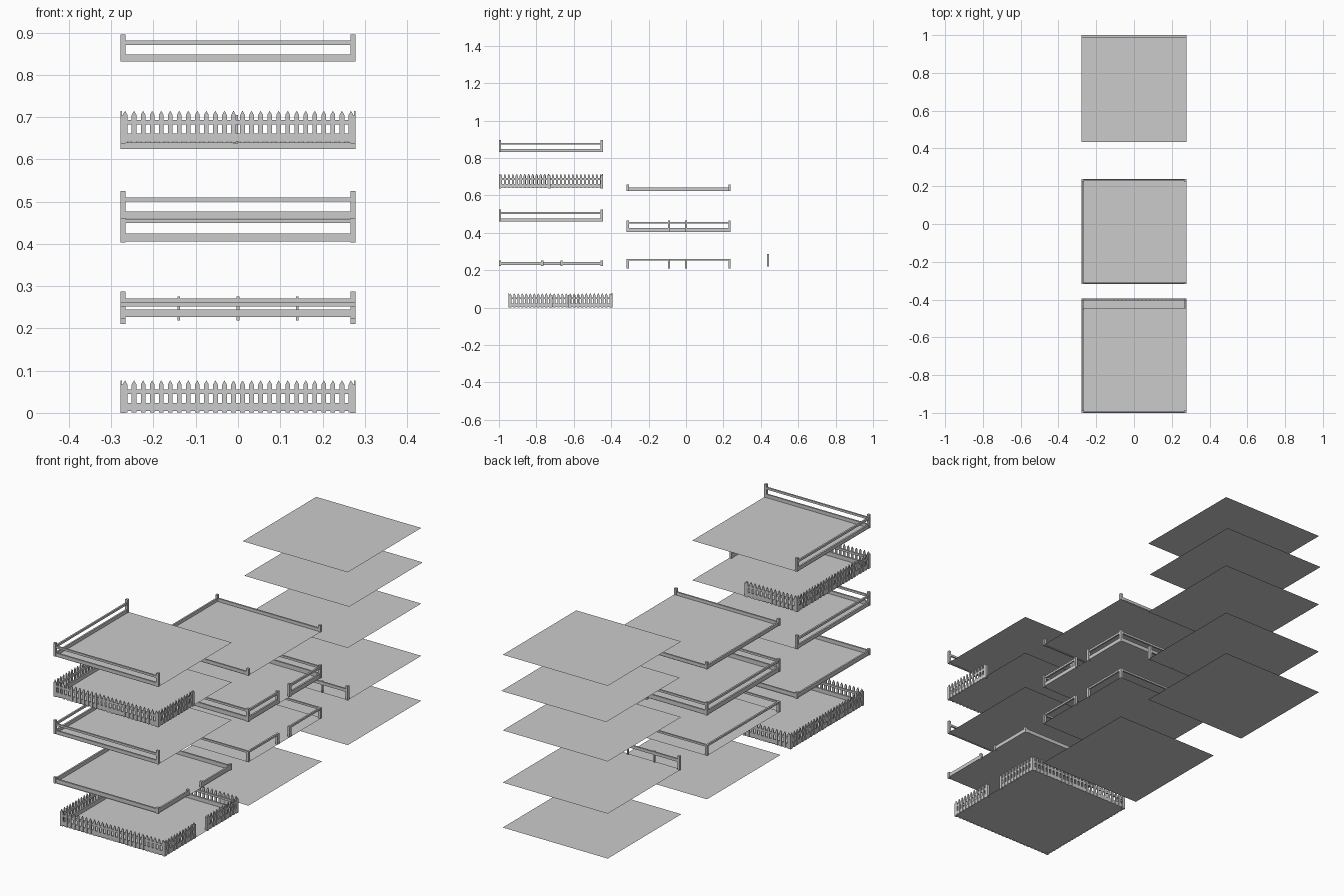
import bpy, bmesh, math
from mathutils import Vector

if "Cube" in bpy.data.objects:
    bpy.data.objects.remove(bpy.data.objects["Cube"])

H = 0.278          # half width of every square deck
POST = 0.012       # post thickness
YA, YA1, YB, YC, YC2 = -0.722, -0.672, -0.04, 0.711, 0.722


def finish(bm, name):
    mesh = bpy.data.meshes.new(name)
    bm.to_mesh(mesh)
    bm.free()
    obj = bpy.data.objects.new(name, mesh)
    bpy.context.collection.objects.link(obj)


def prism(bm, profile, origin, along, out, depth):
    """Extrude an upright (distance, height) profile by depth along 'out'."""
    a, b = [[bm.verts.new(origin + along * u + Vector((0, 0, v)) + out * d)
             for u, v in profile] for d in (0, -depth)]
    n = len(profile)
    fs = [bm.faces.new(a), bm.faces.new(b[::-1])]
    fs += [bm.faces.new((a[i], b[i], b[(i + 1) % n], a[(i + 1) % n])) for i in range(n)]
    bmesh.ops.recalc_face_normals(bm, faces=fs)


def rect(u0, u1, v0, v1):
    return [(u0, v0), (u1, v0), (u1, v1), (u0, v1)]


def deck(name, yc, z):
    bm = bmesh.new()
    bmesh.ops.create_grid(bm, x_segments=1, y_segments=1, size=H)
    bmesh.ops.translate(bm, vec=(0, yc, z), verts=bm.verts)
    finish(bm, name)


# each side: start corner, direction of travel, outward direction
SIDES = {
    "front": ((-H, -H), (1, 0), (0, -1)),
    "back": ((-H, H), (1, 0), (0, 1)),
    "left": ((-H, -H), (0, 1), (-1, 0)),
    "right": ((H, -H), (0, 1), (1, 0)),
}


def fence(level, yc, z, side, rails, post, span=(0, 2 * H), pickets=False, mids=(), mid_h=0.0):
    """One straight fence run along a side; span is measured from its start corner."""
    c, d, o = SIDES[side]
    org = Vector((c[0], c[1] + yc, z))
    along, out = Vector((*d, 0)), Vector((*o, 0))
    a, b = span
    bm = bmesh.new()
    for u in (a, b - POST):                       # end posts
        prism(bm, rect(u, u + POST, *post), org, along, out, POST)
    for v0, v1 in rails:                          # horizontal rails
        prism(bm, rect(a + POST, b - POST, v0, v1), org - out * 0.002, along, out, 0.008)
    for m in mids:                                # slim middle posts
        prism(bm, rect(m - 0.003, m + 0.003, 0, mid_h), org - out * 0.001, along, out, 0.008)
    if pickets:                                   # pointed pickets
        n = round((b - a) / 0.0211)
        step = (b - a) / n
        for i in range(n):
            u, w = a + (i + 0.5) * step, 0.0056
            prism(bm, [(u - w, 0.001), (u + w, 0.001), (u + w, 0.067), (u, 0.077), (u - w, 0.067)],
                  org, along, out, 0.004)
    finish(bm, f"{level}_{side}_fence")


def enclosure(level, yc, z, sides, rails, post, gap=None, **kw):
    """Fences on several sides; gap opens a gateway in the right side."""
    for s in sides:
        if s == "right" and gap:
            fence(level, yc, z, s, rails, post, (0, gap[0] - yc + H), **kw)
            fence(level, yc, z, s, rails, post, (gap[1] - yc + H, 2 * H), **kw)
        else:
            fence(level, yc, z, s, rails, post, **kw)


ALL = ("front", "back", "left", "right")
PICKET_RAILS = ((0.004, 0.023), (0.045, 0.055))
TWO_RAILS = ((0.0, 0.017), (0.04, 0.05))

# decks in three columns
for i, z in enumerate((0.225, 0.461, 0.642, 0.832)):
    deck(f"front_deck_{i + 2}", YA, z)
deck("front_deck_1", YA1, 0.003)
for i, z in enumerate((0.003, 0.211, 0.405, 0.626)):
    deck(f"middle_deck_{i + 1}", YB, z)
for i, (y, z) in enumerate(((YC, 0.006), (YC, 0.221), (YC, 0.471), (YC2, 0.664), (YC, 0.833))):
    deck(f"rear_deck_{i + 1}", y, z)

# front column, picket levels
enclosure("front_1", YA1, 0.0, ALL, PICKET_RAILS, (0, 0.067), gap=(-0.715, -0.63), pickets=True)
enclosure("front_4", YA, 0.638, ("front", "left"), PICKET_RAILS, (0, 0.067), pickets=True)
fence("front_4", YA, 0.638, "back", PICKET_RAILS, (0, 0.067), (0, H), pickets=True)
fence("front_4", YA, 0.638, "right", PICKET_RAILS, (0, 0.067), (0, 0.275), pickets=True)

# front column, railing levels
enclosure("front_2", YA, 0.225, ALL, ((0.002, 0.02),), (-0.002, 0.027), gap=(-0.762, -0.672))
enclosure("front_3", YA, 0.46, ("front", "left"), TWO_RAILS, (0, 0.065))
enclosure("front_5", YA, 0.831, ("front", "left"), TWO_RAILS, (0, 0.064))

# middle column railings
enclosure("middle_2", YB, 0.21, ALL, ((0.042, 0.051),), (0, 0.051), gap=(-0.085, -0.006))
enclosure("middle_3", YB, 0.403, ALL, ((0.002, 0.022), (0.046, 0.056)), (0, 0.062),
          gap=(-0.085, -0.006))
enclosure("middle_4", YB, 0.624, ("front", "back", "left"), ((0, 0.017),), (0, 0.033))

# rear column single front railing with slim posts
fence("rear_2", YC, 0.219, "front", ((0.038, 0.052),), (0, 0.068),
      mids=(H - 0.14, H, H + 0.14), mid_h=0.056)
